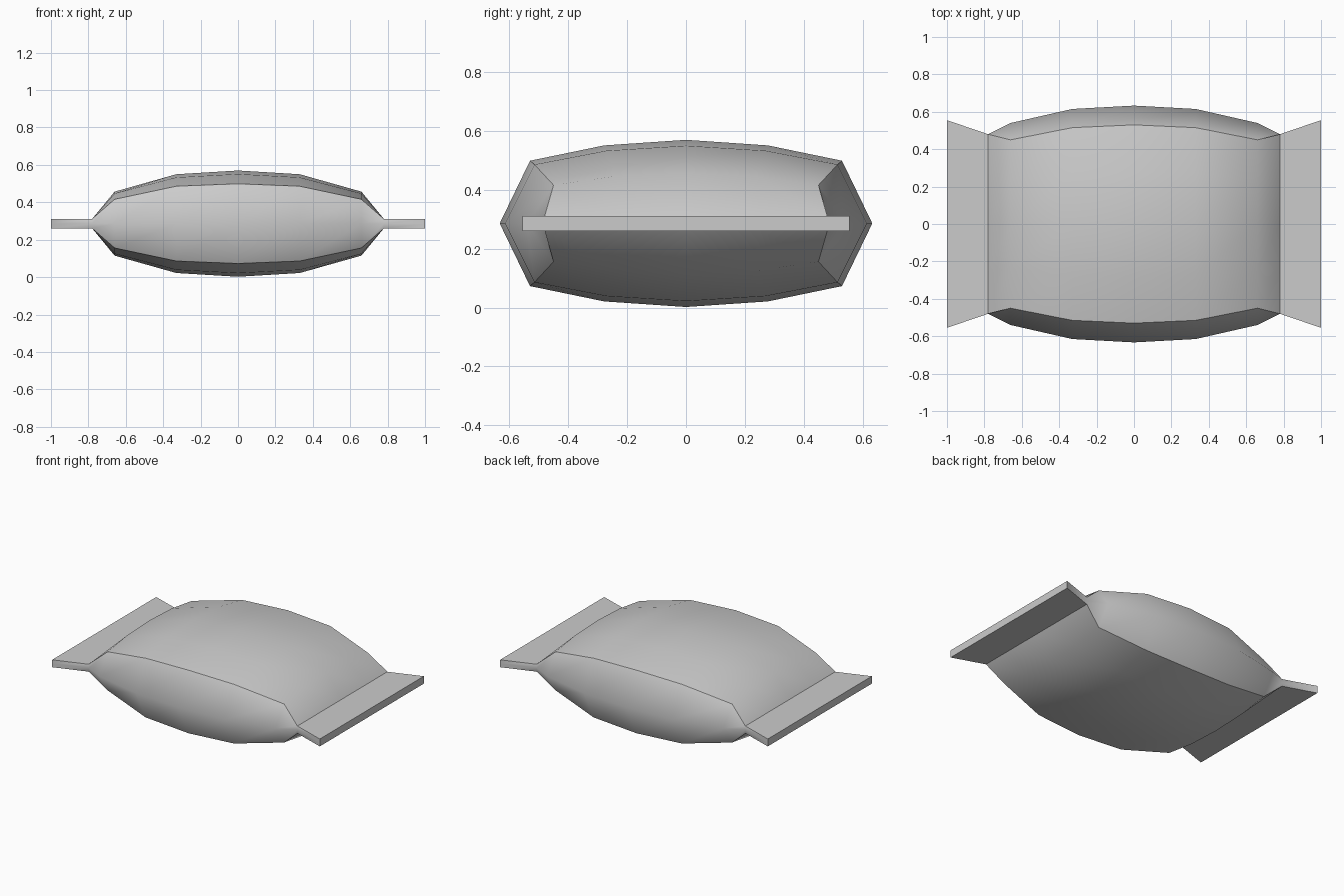
import bpy, bmesh

if "Cube" in bpy.data.objects:
    bpy.data.objects.remove(bpy.data.objects["Cube"])

MID_Z = 0.286
# cross-sections: x, corner y, side-seam y, half heights at centre / quarter / corner
half = [
    (0.00, 0.53, 0.633, 0.284, 0.265, 0.213),
    (0.33, 0.515, 0.615, 0.264, 0.247, 0.200),
    (0.66, 0.45, 0.54, 0.171, 0.161, 0.130),
    (0.78, 0.48, 0.48, 0.025, 0.025, 0.025),
    (1.00, 0.555, 0.555, 0.025, 0.025, 0.025),
]
sections = [(-s[0],) + s[1:] for s in reversed(half[1:])] + half


def ring_points(s):
    x, yc, ys, h0, h1, h2 = s
    top = [(-yc, h2), (-yc * 0.525, h1), (0, h0), (yc * 0.525, h1), (yc, h2)]
    loop = top + [(ys, 0)] + [(y, -z) for y, z in reversed(top)] + [(-ys, 0)]
    return [(x, y, z + MID_Z) for y, z in loop]


# pillow body lofted through the sections, with flat crimped end flaps
bm = bmesh.new()
rings = [[bm.verts.new(p) for p in ring_points(s)] for s in sections]
n = len(rings[0])
for a, b in zip(rings, rings[1:]):
    for i in range(n):
        j = (i + 1) % n
        bm.faces.new((a[i], a[j], b[j], b[i]))
caps = [bm.faces.new(rings[0]), bm.faces.new(rings[-1])]
bmesh.ops.recalc_face_normals(bm, faces=bm.faces)
for f in bm.faces:
    f.smooth = True


def sharpen(v1, v2):
    bm.edges.get((v1, v2)).smooth = False


# sharp creases: four long seams, flap folds and end outlines
for a, b in zip(rings, rings[1:]):
    for i in (0, 4, 6, 10):
        sharpen(a[i], b[i])
for r in (rings[1], rings[-2]):
    for i in (0, 1, 2, 3, 6, 7, 8, 9):
        sharpen(r[i], r[i + 1])
for f in caps:
    for e in f.edges:
        e.smooth = False

mesh = bpy.data.meshes.new("pillow_packet")
bm.to_mesh(mesh)
bm.free()
packet = bpy.data.objects.new("pillow_packet", mesh)
bpy.context.collection.objects.link(packet)
